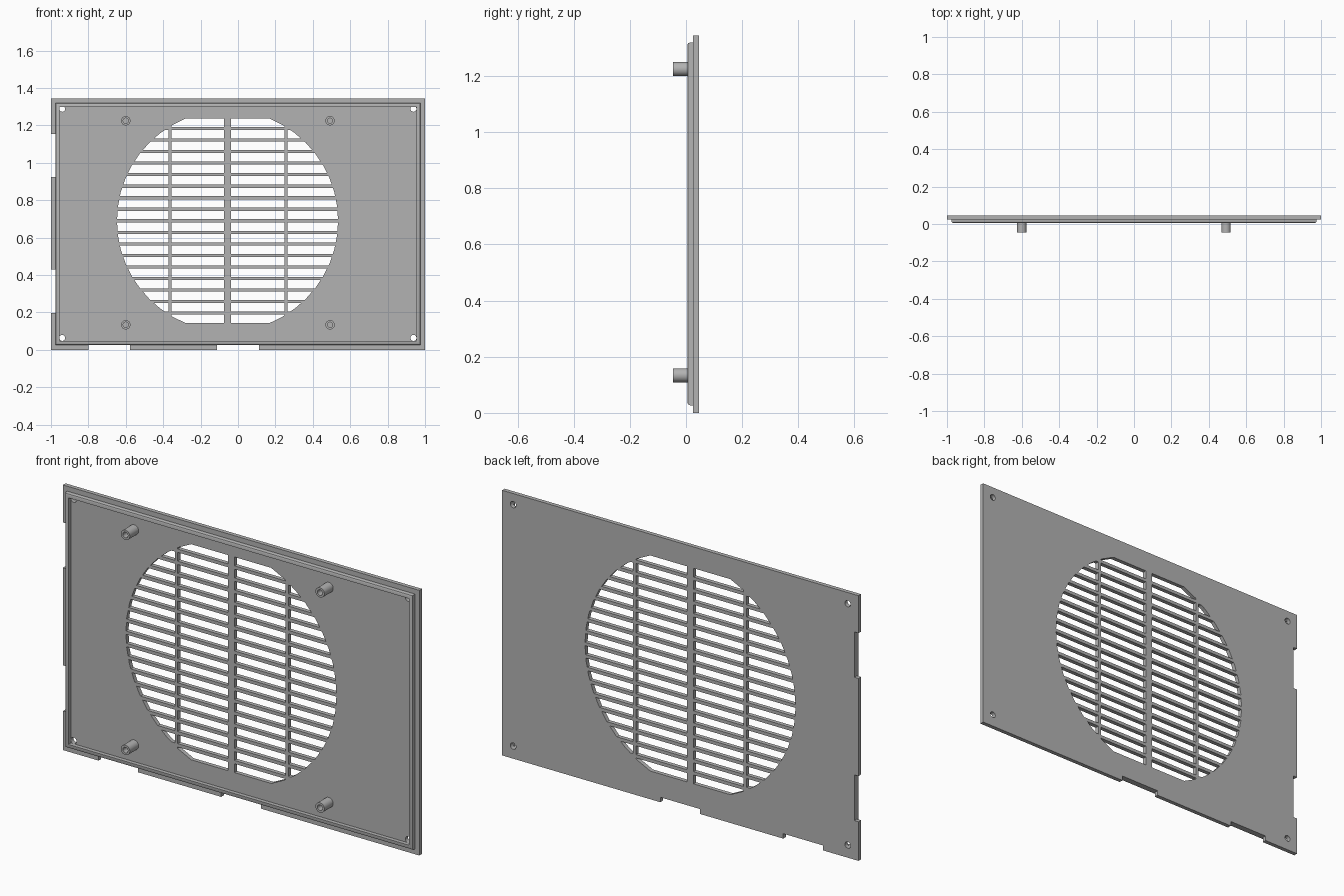
import bpy, bmesh
from math import cos, sin, pi, radians

cube = bpy.data.objects.get("Cube")
if cube:
    bpy.data.objects.remove(cube, do_unlink=True)

grey = bpy.data.materials.new("matte grey")
grey.use_nodes = True
colour = (0.45, 0.45, 0.45, 1)
grey.diffuse_color = colour
grey.node_tree.nodes["Principled BSDF"].inputs["Base Color"].default_value = colour

HEIGHT = 1.345
FRONT, BACK = 0.025, 0.046      # plate faces
RIM_FRONT, POST_FRONT = 0.005, -0.046
GX, GZ, GR = -0.056, 0.69, 0.591   # grille centre and radius
PITCH, BAR = 0.0617, 0.017


def finish(name, bm):
    bmesh.ops.recalc_face_normals(bm, faces=bm.faces)
    mesh = bpy.data.meshes.new(name)
    bm.to_mesh(mesh)
    bm.free()
    mesh.materials.append(grey)
    obj = bpy.data.objects.new(name, mesh)
    bpy.context.collection.objects.link(obj)
    return obj


def circle(x, z, r, y, n):
    return [(x + r * cos(2 * pi * i / n), y, z + r * sin(2 * pi * i / n)) for i in range(n)]


def rect(x0, x1, z0, z1, y):
    return [(x0, y, z0), (x1, y, z0), (x1, y, z1), (x0, y, z1)]


def skin(bm, loops, closed=False):
    """Join loops of points with faces; cap both ends unless closed."""
    rings = [[bm.verts.new(p) for p in loop] for loop in loops]
    pairs = list(zip(rings, rings[1:]))
    if closed:
        pairs.append((rings[-1], rings[0]))
    else:
        bm.faces.new(rings[0])
        bm.faces.new(rings[-1])
    for a, b in pairs:
        for i in range(len(a)):
            j = (i + 1) % len(a)
            bm.faces.new((a[i], a[j], b[j], b[i]))


def box(bm, x0, x1, z0, z1, y0, y1):
    skin(bm, [rect(x0, x1, z0, z1, y) for y in (y0, y1)])


def boolean(obj, other, operation):
    mod = obj.modifiers.new("cut", "BOOLEAN")
    mod.operation, mod.object, mod.solver = operation, other, "EXACT"
    bpy.context.view_layer.objects.active = obj
    bpy.ops.object.modifier_apply(modifier=mod.name)
    bpy.data.objects.remove(other, do_unlink=True)


# Back plate
bm = bmesh.new()
box(bm, -1, 1, 0, HEIGHT, FRONT, BACK)
plate = finish("back_plate", bm)

# Edge notches on the right side and bottom, plus corner screw holes
bm = bmesh.new()
for z0, z1 in ((0.198, 0.43), (0.925, 1.155)):
    box(bm, -1.1, -0.977, z0, z1, -0.1, 0.1)
for x0, x1 in ((-0.80, -0.578), (-0.112, 0.112)):
    box(bm, x0, x1, -0.1, 0.025, -0.1, 0.1)
for x in (-0.94, 0.938):
    for z in (0.064, 1.289):
        skin(bm, [circle(x, z, 0.016, y, 24) for y in (-0.1, 0.1)])
boolean(plate, finish("notch_cutter", bm), "DIFFERENCE")

# Grille slots, trimmed to a round outline
bm = bmesh.new()
columns = [(-0.8, -0.372), (-0.356, -0.075), (-0.037, 0.249), (0.265, 0.7)]
for row in range(-9, 9):
    z0 = GZ + row * PITCH + BAR / 2
    for x0, x1 in columns:
        box(bm, x0, x1, z0, z0 + PITCH - BAR, -0.1, 0.1)
slots = finish("slot_cutter", bm)
bm = bmesh.new()
skin(bm, [circle(GX, GZ, GR, y, 48) for y in (-0.08, 0.08)])
boolean(slots, finish("grille_outline", bm), "INTERSECT")
boolean(plate, slots, "DIFFERENCE")

# Raised rim with a rounded outer front edge
bm = bmesh.new()
profile = [(0, FRONT), (0, 0.015), (0.003, 0.008), (0.009, RIM_FRONT),
           (0.021, RIM_FRONT), (0.021, FRONT)]
skin(bm, [rect(-0.976 + d, 0.976 - d, 0.027 + d, 1.32 - d, y) for d, y in profile], True)
rim = finish("raised_rim", bm)

# Hollow mounting posts
posts = []
for side, x in (("right", -0.60), ("left", 0.492)):
    for level, z in (("lower", 0.134), ("upper", 1.225)):
        bm = bmesh.new()
        skin(bm, [circle(x, z, r, y, 32) for r, y in
                  ((0.025, FRONT), (0.025, POST_FRONT), (0.014, POST_FRONT), (0.014, 0.02))])
        posts.append(finish(f"{level}_{side}_post", bm))

# Smooth the round surfaces, keep edges sharp
bpy.ops.object.select_all(action="DESELECT")
for obj in posts + [rim]:
    obj.select_set(True)
bpy.context.view_layer.objects.active = rim
bpy.ops.object.shade_smooth_by_angle(angle=radians(35))
